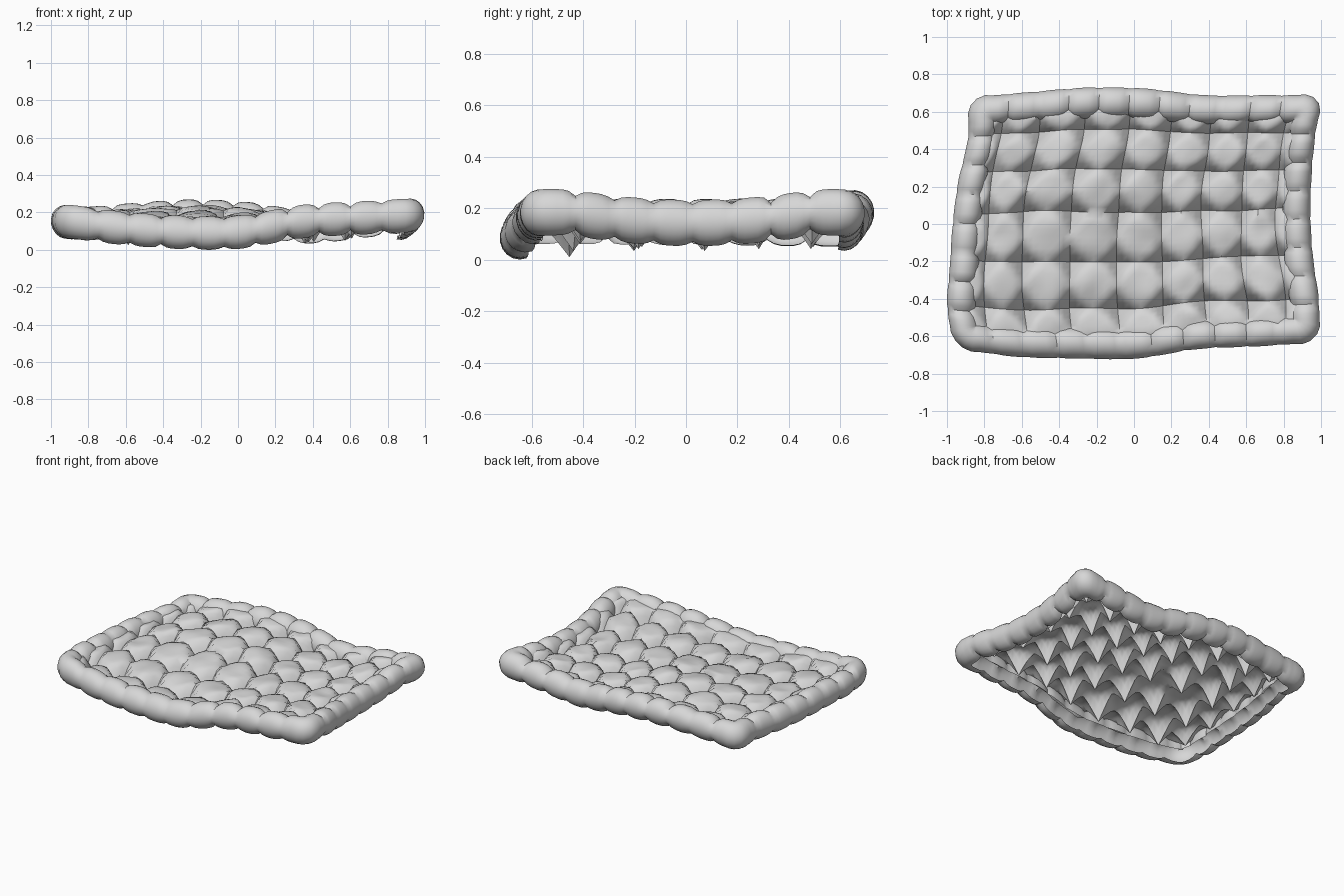
import bpy, bmesh, math, random
from mathutils import Vector, noise

random.seed(4)
cube = bpy.data.objects.get("Cube")
if cube:
    bpy.data.objects.remove(cube, do_unlink=True)

cloth = bpy.data.materials.new("light grey cloth")
cloth.use_nodes = True
cloth.diffuse_color = (0.68, 0.68, 0.68, 1)
cloth.node_tree.nodes["Principled BSDF"].inputs["Base Color"].default_value = cloth.diffuse_color

# Outline and height of the draped cloth, sampled evenly along each edge
BACK_Y = (0.68, 0.705, 0.73, 0.725, 0.69, 0.69, 0.69)
FRONT_Y = (-0.67, -0.71, -0.72, -0.72, -0.67, -0.655, -0.635)
LEFT_X = (-0.96, -1.0, -0.985, -0.97, -0.94, -0.89, -0.885)
RIGHT_X = (0.99, 0.99, 0.96, 0.945, 0.95, 0.97, 1.005)
FRONT_Z = (0.165, 0.122, 0.095, 0.097, 0.158, 0.178, 0.192)
BACK_Z = (0.14, 0.168, 0.19, 0.175, 0.128, 0.16, 0.195)


def curve(values, t):
    """Smooth curve through evenly spaced values, t from 0 to 1."""
    last = len(values) - 1
    f = min(max(t, 0), 1) * last
    i = min(int(f), last - 1)
    f -= i
    a, b, c, d = (values[min(max(k, 0), last)] for k in range(i - 1, i + 3))
    return b + 0.5 * f * (c - a + f * (2 * a - 5 * b + 4 * c - d + f * (3 * (b - c) + d - a)))


def mix(a, b, t):
    return a + (b - a) * t


def drape(x, y, h):
    """Move a point of the flat cloth onto the draped shape."""
    s, t = (x + 1) / 2, (y + 0.7) / 1.4
    z = mix(curve(FRONT_Z, s), curve(BACK_Z, s), t)
    z -= 0.045 * max(0, x) * max(0, 1 - (y / 0.5) ** 2)
    z += 0.03 * math.exp(-((x + 0.2) / 0.4) ** 2 - ((y - 0.18) / 0.25) ** 2)
    return Vector((mix(curve(LEFT_X, t), curve(RIGHT_X, t), s),
                   mix(curve(FRONT_Y, s), curve(BACK_Y, s), t), z + h))


def mesh_from_rows(name, rows, closed=False):
    """Skin equal rows of points with quads."""
    bm = bmesh.new()
    grid = [[bm.verts.new(p) for p in row] for row in rows]
    for i in range(len(grid) if closed else len(grid) - 1):
        r, n = grid[i], grid[(i + 1) % len(grid)]
        for j in range(len(r) - 1):
            bm.faces.new((r[j], n[j], n[j + 1], r[j + 1]))
    mesh = bpy.data.meshes.new(name)
    bm.to_mesh(mesh)
    bm.free()
    mesh.materials.append(cloth)
    obj = bpy.data.objects.new(name, mesh)
    bpy.context.collection.objects.link(obj)
    return obj


# Quilted panel: soft puffs with sharp tucks where the stitch lines cross
LINES_X = (-0.9, -0.81, -0.6, -0.34, -0.08, 0.16, 0.39, 0.61, 0.81, 0.9)
LINES_Y = (-0.62, -0.44, -0.2, 0.06, 0.28, 0.49, 0.62)
STEPS = 8


def subdivide(lines):
    out = []
    for i in range(len(lines) - 1):
        for k in range(STEPS):
            out.append((mix(lines[i], lines[i + 1], k / STEPS), 2 * k / STEPS - 1))
    return out + [(lines[-1], 1)]


def quilt_height(x, a, y, b):
    puff = 0.056 * (1 - 0.25 * abs(a) ** 2.5) * (1 - 0.25 * abs(b) ** 2.5)
    dx = min(abs(x - l) for l in LINES_X[1:-1])
    dy = min(abs(y - l) for l in LINES_Y[1:-1])
    reach = (dx ** 0.8 + dy ** 0.8) ** (1 / 0.8)
    depth = 0.12 if abs(x) < 0.7 else 0.07
    tuck = depth * max(0, 1 - reach / 0.115) ** 1.15
    crease = 0.016 * noise.noise(Vector((x * 8, y * 8, 0)))
    return puff - tuck + crease


rows = []
for x, a in subdivide(LINES_X):
    row = []
    for y, b in subdivide(LINES_Y):
        wobble = noise.noise(Vector((x * 3, y * 3, 5))) * 0.025
        row.append(drape(x + wobble, y - wobble * 0.7, quilt_height(x, a, y, b)))
    rows.append(row)
panel = mesh_from_rows("quilted_panel", rows)

# Padded rim: a stuffed roll around the panel, pinched at each stitch
HALF_X, HALF_Y = 0.86, 0.56
path = []  # core point, outward angle, pinch amount, corner fullness
sides = ((0, 10, HALF_X, HALF_Y), (1, 7, HALF_Y, HALF_X),
         (2, 10, HALF_X, HALF_Y), (3, 7, HALF_Y, HALF_X))
for turn, count, along, out in sides:
    angle = turn * math.pi / 2
    ca, sa = math.cos(angle), math.sin(angle)
    depth = 1
    for i in range(count * 6 + 1):
        p = (0.5 + i / 6) % 1
        if i % 6 == 3:
            depth = random.uniform(0.6, 1.2)
        u = mix(-along, along, i / (count * 6))
        core = (u * ca + out * sa, u * sa - out * ca)
        path.append((core, angle - math.pi / 2, depth * abs(2 * p - 1) ** 3, 1))
    for k in range(1, 5):
        bend = k * math.pi / 10
        path.append((core, angle - math.pi / 2 + bend, 0, 1 + 0.14 * math.sin(2 * bend)))

rows = []
for core, angle, pinch, fullness in path:
    row = []
    for k in range(17):
        turn = math.radians(mix(-105, 195, k / 16))
        c, s = math.cos(turn), math.sin(turn)
        side = 0.08 * c * (1 - pinch * (0.2 if c < 0 else 0.05))
        h = 0.09 * s * (1 - 0.28 * pinch)
        d = (0.06 + side) * fullness
        row.append(drape(core[0] + d * math.cos(angle), core[1] + d * math.sin(angle), h))
    rows.append(row)
rim = mesh_from_rows("padded_rim", rows, closed=True)

# Stand the whole on the floor and shade it
parts = (panel, rim)
floor = min(v.co.z for o in parts for v in o.data.vertices)
for obj in parts:
    for v in obj.data.vertices:
        v.co.z -= floor
    bpy.ops.object.select_all(action='DESELECT')
    obj.select_set(True)
    bpy.context.view_layer.objects.active = obj
    bpy.ops.object.shade_smooth_by_angle(angle=math.radians(45))
